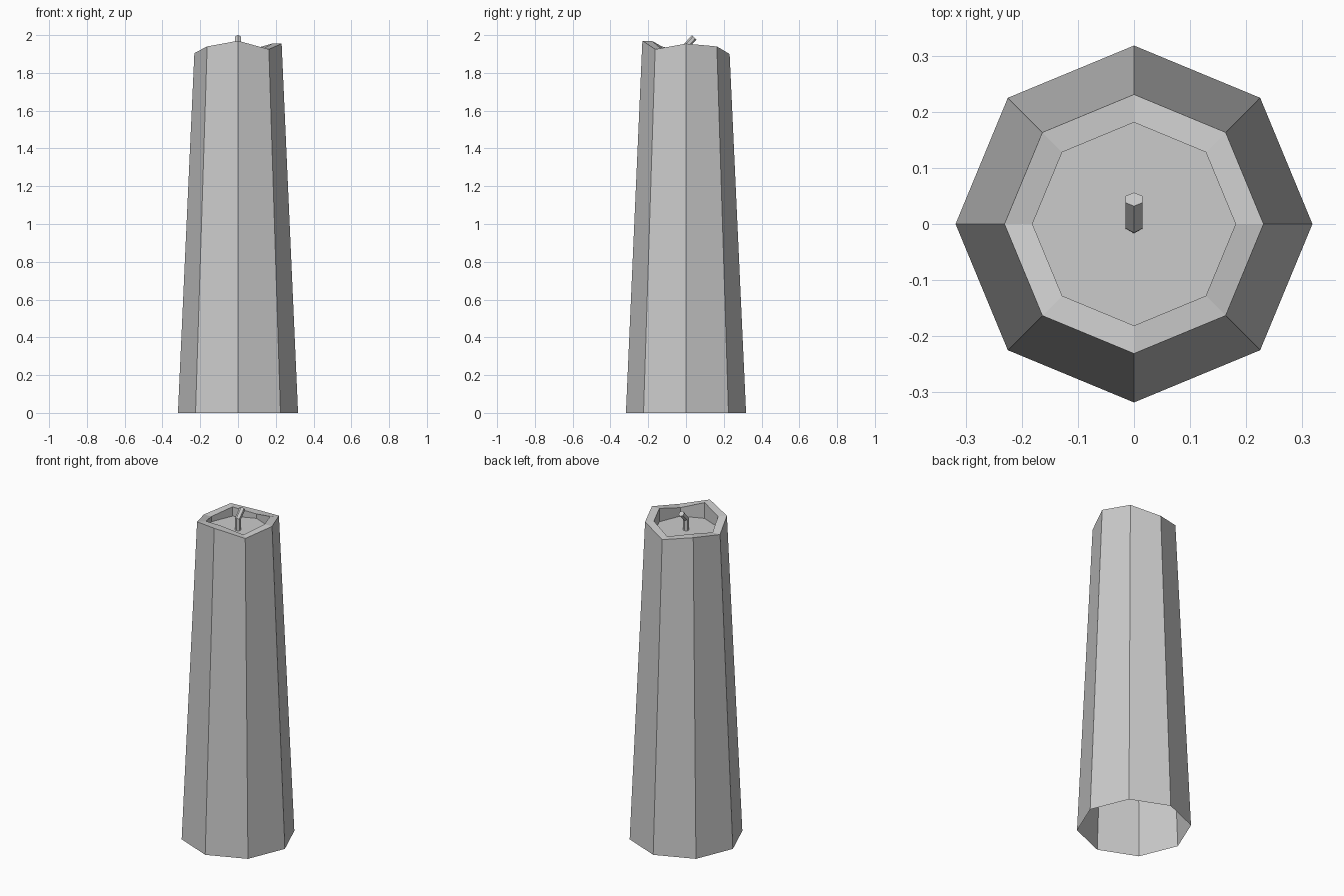
import bpy, bmesh, math
from mathutils import Vector

old = bpy.data.objects.get("Cube")
if old:
    bpy.data.objects.remove(old, do_unlink=True)

grey = bpy.data.materials.new("plain grey")
grey.use_nodes = True
colour = (0.6, 0.6, 0.6, 1)
grey.diffuse_color = colour
grey.node_tree.nodes["Principled BSDF"].inputs["Base Color"].default_value = colour


def ring(bm, sides, radius, heights, start=0.0):
    """Ring of vertices, counter-clockwise seen from above."""
    verts = []
    for i in range(sides):
        a = start + math.tau * i / sides
        verts.append(bm.verts.new((radius * math.cos(a), radius * math.sin(a), heights[i])))
    return verts


def bridge(bm, low, high):
    n = len(low)
    for i in range(n):
        j = (i + 1) % n
        bm.faces.new((low[i], low[j], high[j], high[i]))


def finish(bm, name):
    mesh = bpy.data.meshes.new(name)
    bm.to_mesh(mesh)
    bm.free()
    mesh.materials.append(grey)
    obj = bpy.data.objects.new(name, mesh)
    bpy.context.collection.objects.link(obj)
    return obj


# Candle body: open-bottomed tapered octagon, uneven rim, sunken floor
SIDES = 8
rim = [1.955, 1.94, 1.90, 1.93, 1.905, 1.94, 1.97, 1.925]
bm = bmesh.new()
base = ring(bm, SIDES, 0.318, [0] * SIDES)
outer = ring(bm, SIDES, 0.231, rim)
inner = ring(bm, SIDES, 0.181, rim)
floor = ring(bm, SIDES, 0.181, [1.873] * SIDES)
for low, high in ((base, outer), (outer, inner), (inner, floor)):
    bridge(bm, low, high)
bm.faces.new(floor)
finish(bm, "candle_body")

# Wick: six-sided stem with a bent tip
bm = bmesh.new()
path = [((0, 0, 1.873), 0), ((0, 0, 1.942), 22), ((0, 0.044, 1.988), 44)]
previous = None
for centre, tilt in path:
    verts = ring(bm, 6, 0.017, [0] * 6, math.pi / 6)
    t = math.radians(tilt)
    for v in verts:
        x, y, _ = v.co
        v.co = Vector(centre) + Vector((x, y * math.cos(t), -y * math.sin(t)))
    if previous:
        bridge(bm, previous, verts)
    previous = verts
bm.faces.new(previous)
finish(bm, "wick")
